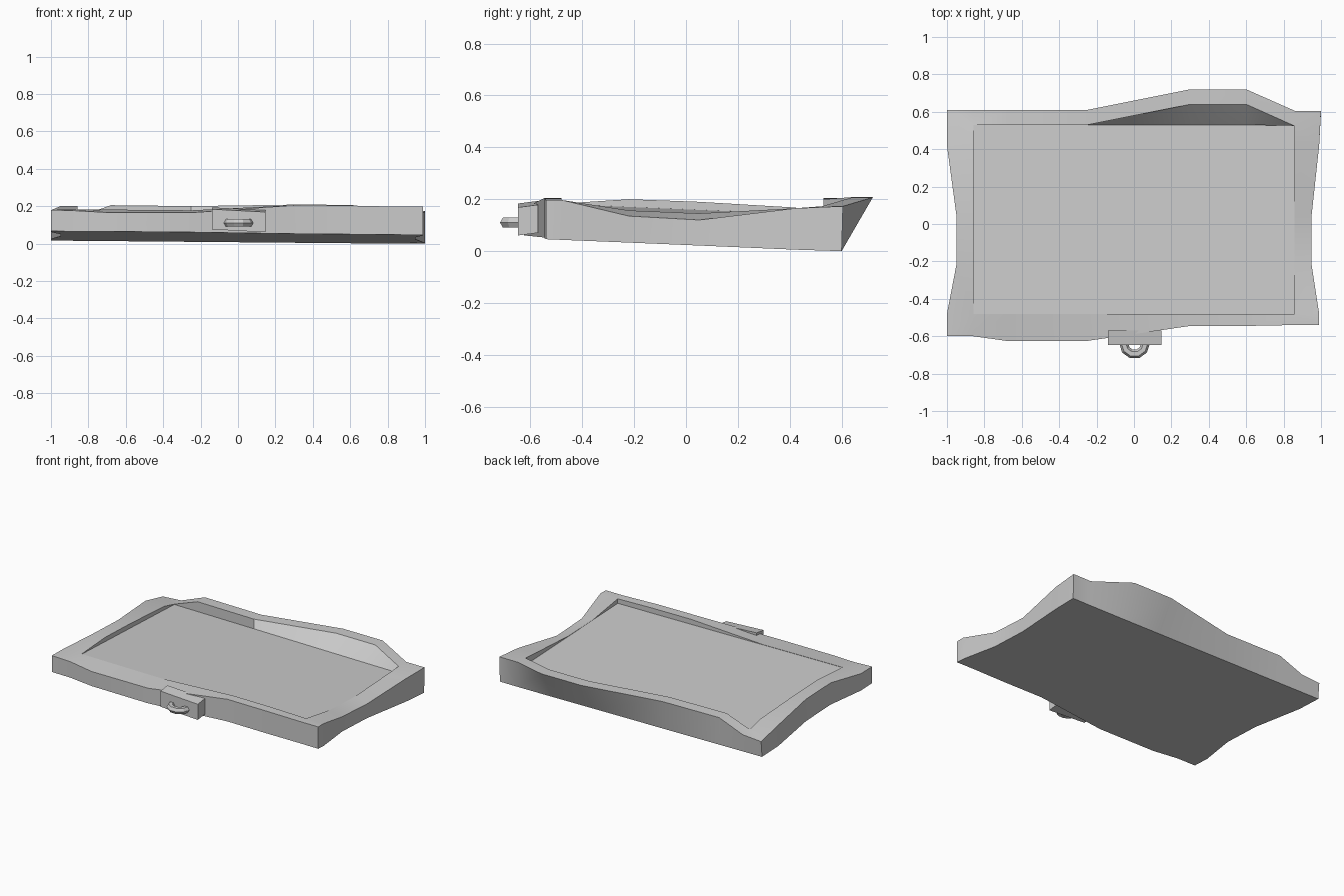
import bpy, bmesh, math

if "Cube" in bpy.data.objects:
    bpy.data.objects.remove(bpy.data.objects["Cube"])

# Rim outline, one run per side: outer x, outer y, top z
front = [(-1, -.60, .18), (-.86, -.60, .175), (-.68, -.625, .165), (-.25, -.625, .165),
         (.3, -.545, .205), (.6, -.545, .203), (.86, -.54, .197), (.99, -.54, .197)]
right = [(.99, -.48, .197), (.95, -.22, .135), (.95, .05, .12), (.99, .42, .165)]
back = [(1, .605, .173), (.86, .605, .173), (.6, .72, .207), (.3, .72, .208),
        (-.25, .61, .20), (-.68, .61, .205), (-.86, .61, .135), (-1, .61, .125)]
left = [(-1, .42, .168), (-.95, .05, .19), (-.95, -.22, .20), (-1, -.48, .178)]


def base_z(x, y):
    return max(0, .007 - .009 * x - .042 * (y - .6))


def clamp(v, a, b):
    return max(a, min(b, v))


def finish(bm, name):
    bmesh.ops.remove_doubles(bm, verts=bm.verts, dist=.0005)
    bmesh.ops.recalc_face_normals(bm, faces=bm.faces)
    me = bpy.data.meshes.new(name)
    bm.to_mesh(me)
    bm.free()
    ob = bpy.data.objects.new(name, me)
    bpy.context.collection.objects.link(ob)
    bpy.ops.object.select_all(action='DESELECT')
    ob.select_set(True)
    bpy.context.view_layer.objects.active = ob
    bpy.ops.object.shade_smooth_by_angle(angle=math.radians(30))
    return ob


# Warped drawer: base, outer wall, rim, inner wall and floor as stacked loops
bm = bmesh.new()
loops = [[], [], [], []]
for side, pts in (('f', front), ('r', right), ('b', back), ('l', left)):
    for x, y, z in pts:
        fx = clamp(x, -.857, .857)
        fy = {'f': -.48, 'b': .53}.get(side, clamp(y, -.48, .53))
        by = .6 if side == 'b' else y
        iy = y - .08 if side == 'b' else fy
        fz = base_z(fx, fy) + .121
        for loop, co in zip(loops, ((x, by, base_z(x, by)), (x, y, z),
                                    (fx, iy, max(z, fz + .002)), (fx, fy, fz))):
            loop.append(bm.verts.new(co))
n = len(loops[0])
for lo, hi in zip(loops, loops[1:]):
    for i in range(n):
        j = (i + 1) % n
        bm.faces.new((lo[i], lo[j], hi[j], hi[i]))
bm.faces.new(loops[0][::-1])
bm.faces.new(loops[3])
finish(bm, "drawer_tray")

# Handle plate, slightly tilted
bm = bmesh.new()
bmesh.ops.create_cube(bm, size=1)
for v in bm.verts:
    x, y, z = v.co
    v.co = (.285 * x + .004, -.609 + .077 * y, .127 + .108 * z - .015 * x + .01 * y)
finish(bm, "handle_plate")

# Half-ring pull
bm = bmesh.new()
rings = []
for i in range(6):
    a = math.pi + math.pi * i / 5
    ring = []
    for k in range(6):
        b = math.tau * k / 6
        r = .058 + .024 * math.cos(b)
        ring.append(bm.verts.new((r * math.cos(a) + .003, -.639 + r * math.sin(a),
                                  .11 + .023 * math.sin(b))))
    rings.append(ring)
for p, q in zip(rings, rings[1:]):
    for k in range(6):
        m = (k + 1) % 6
        bm.faces.new((p[k], p[m], q[m], q[k]))
bm.faces.new(rings[0])
bm.faces.new(rings[-1])
finish(bm, "handle_ring")
